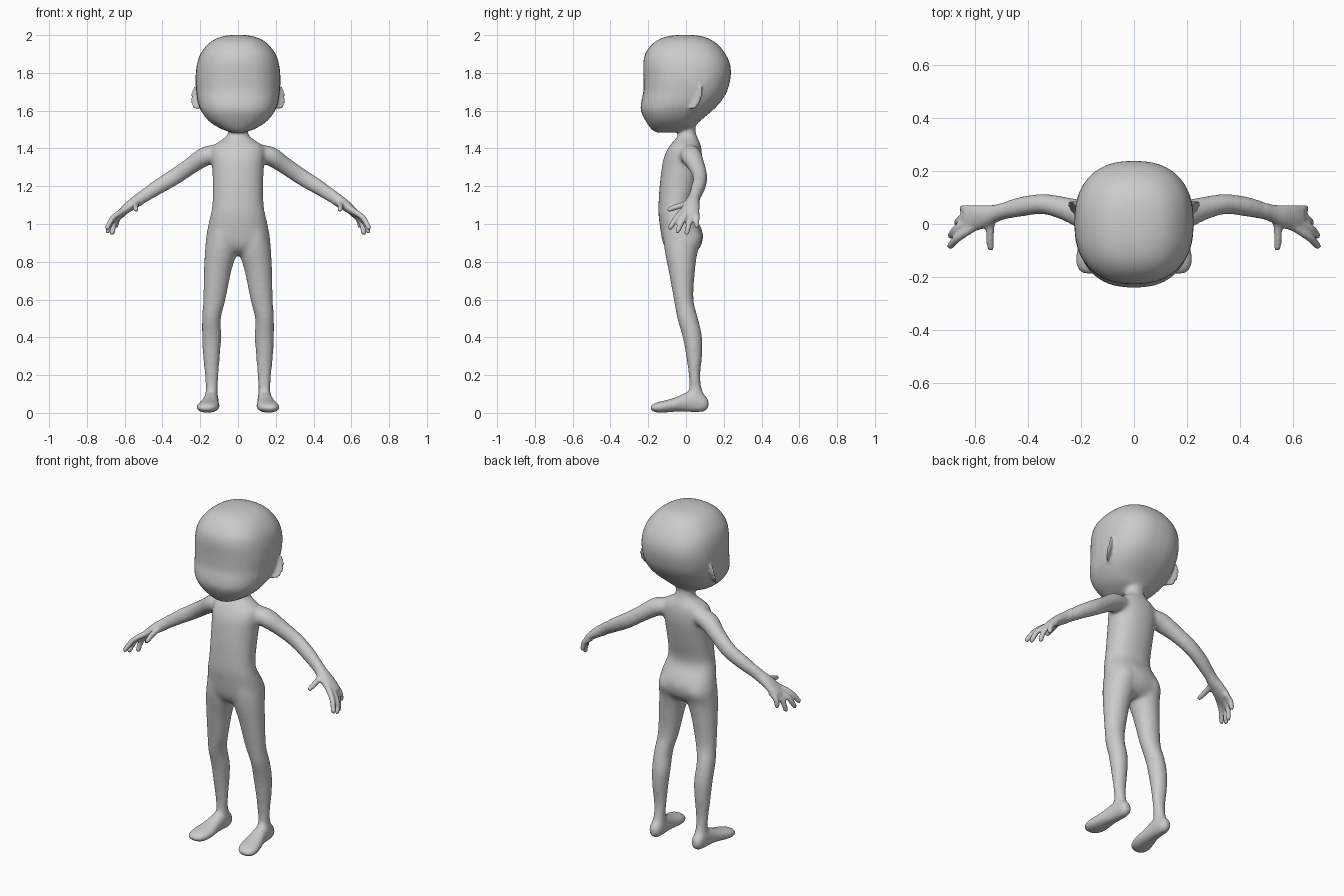
import bpy, bmesh
from math import sin, cos, pi, radians, copysign
from mathutils import Vector, Matrix

if "Cube" in bpy.data.objects:
    bpy.data.objects.remove(bpy.data.objects["Cube"])

bm = bmesh.new()


def smooth_keys(keys, steps=4):
    """Catmull-Rom interpolation between rows of numbers."""
    out = []
    for i in range(len(keys) - 1):
        p = [keys[max(i - 1, 0)], keys[i], keys[i + 1], keys[min(i + 2, len(keys) - 1)]]
        for s in range(steps):
            t = s / steps
            out.append([0.5 * (2 * b + (c - a) * t + (2 * a - 5 * b + 4 * c - d) * t * t
                               + (3 * b - a - 3 * c + d) * t ** 3) for a, b, c, d in zip(*p)])
    return out + [list(keys[-1])]


def skin(rings):
    """Bridge rings of points into a closed solid."""
    vs = [[bm.verts.new(p) for p in r] for r in rings]
    n = len(vs[0])
    for a, b in zip(vs, vs[1:]):
        for i in range(n):
            j = (i + 1) % n
            bm.faces.new((a[i], a[j], b[j], b[i]))
    bm.faces.new(vs[0])
    bm.faces.new(vs[-1])


def unit_ring(power, n=32):
    f = lambda v: copysign(abs(v) ** (2 / power), v)
    return [(f(cos(2 * pi * i / n)), f(sin(2 * pi * i / n))) for i in range(n)]


def loft(keys, axis='Z', power=2.2):
    """Each key: position on axis, x min, x max, then y (or z) min and max."""
    rings = []
    for s, a0, a1, b0, b1 in smooth_keys(keys):
        pts = [((a0 + a1) / 2 + u * (a1 - a0) / 2, (b0 + b1) / 2 + v * (b1 - b0) / 2)
               for u, v in unit_ring(power)]
        rings.append([(a, b, s) if axis == 'Z' else (a, s, b) for a, b in pts])
    skin(rings)


def tube(keys):
    """Each key: x, y, z, half width, half thickness; the far end is rounded."""
    rows = smooth_keys(keys)
    pts = [Vector(r[:3]) for r in rows]
    way = (pts[-1] - pts[0]).normalized()
    ref = Vector((0, 0, 1)) if abs(way.y) > 0.8 else Vector((0, 1, 0))
    end = (pts[-1] - pts[-2]).normalized()
    tip, a, b = pts[-1], rows[-1][3], rows[-1][4]
    for k in (30, 60, 80):
        c = cos(radians(k))
        pts.append(tip + end * b * sin(radians(k)))
        rows.append([0, 0, 0, a * c, b * c])
    rings = []
    for i, (p, r) in enumerate(zip(pts, rows)):
        t = (pts[min(i + 1, len(pts) - 1)] - pts[max(i - 1, 0)]).normalized()
        side = (ref - t * ref.dot(t)).normalized()
        up = t.cross(side)
        rings.append([p + side * u * r[3] + up * v * r[4] for u, v in unit_ring(2, 20)])
    skin(rings)


# Leg and foot
loft([(.98, .02, .15, -.12, .065), (.92, .008, .168, -.12, .085), (.85, .006, .176, -.112, .062),
      (.75, .035, .181, -.092, .048), (.6, .065, .185, -.065, .04), (.5, .09, .191, -.047, .065),
      (.4, .088, .191, -.018, .086), (.3, .095, .186, 0, .086), (.2, .102, .177, .014, .076),
      (.13, .107, .172, .015, .084), (.07, .105, .175, .01, .105), (.03, .108, .175, .01, .108)], power=2)
loft([(.12, .12, .16, .025, .07), (.1, .106, .174, .006, .095), (.05, .102, .18, .002, .115),
      (0, .102, .187, .005, .108), (-.05, .098, .202, .006, .085), (-.1, .096, .217, .002, .069),
      (-.14, .102, .222, 0, .06), (-.17, .117, .214, .004, .05), (-.189, .14, .195, .015, .037)],
     axis='Y')

# Arm and palm
tube([(.1, .02, 1.375, .05, .045), (.17, .028, 1.36, .058, .052), (.25, .055, 1.308, .046, .046),
      (.34, .075, 1.247, .039, .045), (.43, .064, 1.192, .038, .041), (.51, .043, 1.138, .032, .034),
      (.56, .03, 1.105, .043, .03), (.605, .022, 1.07, .05, .023), (.63, .02, 1.05, .042, .017)])

# Fingers and thumb
r = .0155
for base, mid, tip in (((.60, -.01, 1.075), (.66, -.05, 1.035), (.692, -.083, .98)),
                       ((.61, .01, 1.065), (.666, -.017, 1.02), (.69, -.044, .963)),
                       ((.61, .035, 1.06), (.652, .018, 1.01), (.666, .004, .953)),
                       ((.60, .055, 1.06), (.636, .057, 1.03), (.646, .057, .99)),
                       ((.54, .015, 1.11), (.542, -.045, 1.092), (.54, -.088, 1.077))):
    tube([(*base, r * 1.1, r * 1.1), (*mid, r, r), (*tip, r * .9, r * .9)])

# Ear: a dished ellipsoid
ear = bmesh.ops.create_uvsphere(bm, u_segments=24, v_segments=16, radius=1)['verts']
place = (Matrix.Translation((.215, .045, 1.675)) @ Matrix.Rotation(radians(-20), 4, 'X')
         @ Matrix.Rotation(radians(38), 4, 'Z'))
for v in ear:
    x, y, z = v.co
    v.co = place @ Vector((x * .052, (y if y > 0 else -.3 * y) * .023, z * .073))

# Mirror the limbs and ear to the other side
copy = bmesh.ops.duplicate(bm, geom=bm.verts[:] + bm.edges[:] + bm.faces[:])['geom']
for v in copy:
    if isinstance(v, bmesh.types.BMVert):
        v.co.x *= -1

# Torso with neck
loft([(z, -x, x, f, b) for z, x, f, b in (
    (1.56, .05, -.04, .05), (1.5, .052, -.04, .05), (1.465, .06, -.045, .058), (1.44, .095, -.065, .07),
    (1.41, .135, -.09, .08), (1.36, .142, -.115, .085), (1.3, .137, -.128, .08), (1.2, .134, -.14, .06),
    (1.1, .136, -.146, .037), (1.05, .145, -.146, .042), (1, .157, -.14, .07), (.95, .166, -.133, .09),
    (.9, .171, -.122, .085), (.86, .14, -.1, .062), (.835, .08, -.06, .03))])

# Head
loft([(z, -x, x, f, b) for z, x, f, b in (
    (1.483, .03, -.155, -.07), (1.495, .07, -.178, -.02), (1.52, .12, -.198, .045),
    (1.55, .16, -.217, .08), (1.6, .197, -.24, .14), (1.65, .214, -.237, .187), (1.7, .221, -.226, .217),
    (1.75, .225, -.225, .232), (1.8, .224, -.226, .239), (1.85, .217, -.227, .233), (1.9, .2, -.217, .21),
    (1.95, .162, -.183, .17), (1.98, .12, -.14, .125), (1.995, .075, -.09, .08), (2.001, .03, -.04, .03))],
     power=2.4)

# Fuse everything into one skin
bmesh.ops.recalc_face_normals(bm, faces=bm.faces[:])
mesh = bpy.data.meshes.new("figure_body")
bm.to_mesh(mesh)
bm.free()
body = bpy.data.objects.new("figure_body", mesh)
bpy.context.collection.objects.link(body)
fuse = body.modifiers.new("fuse", 'REMESH')
fuse.mode = 'VOXEL'
fuse.voxel_size = .0075

# Blend the joints, going lightly on the hands and ears
bm = bmesh.new()
bm.from_object(body, bpy.context.evaluated_depsgraph_get())
body.modifiers.clear()
is_fine = lambda c: abs(c.x) > .5 or (abs(c.x) > .2 and 1.58 < c.z < 1.77)
broad = [v for v in bm.verts if not is_fine(v.co)]
for i in range(18):
    bmesh.ops.smooth_vert(bm, verts=bm.verts[:] if i < 3 else broad, factor=.5,
                          use_axis_x=True, use_axis_y=True, use_axis_z=True)
for f in bm.faces:
    f.smooth = True
bm.to_mesh(mesh)
bm.free()
